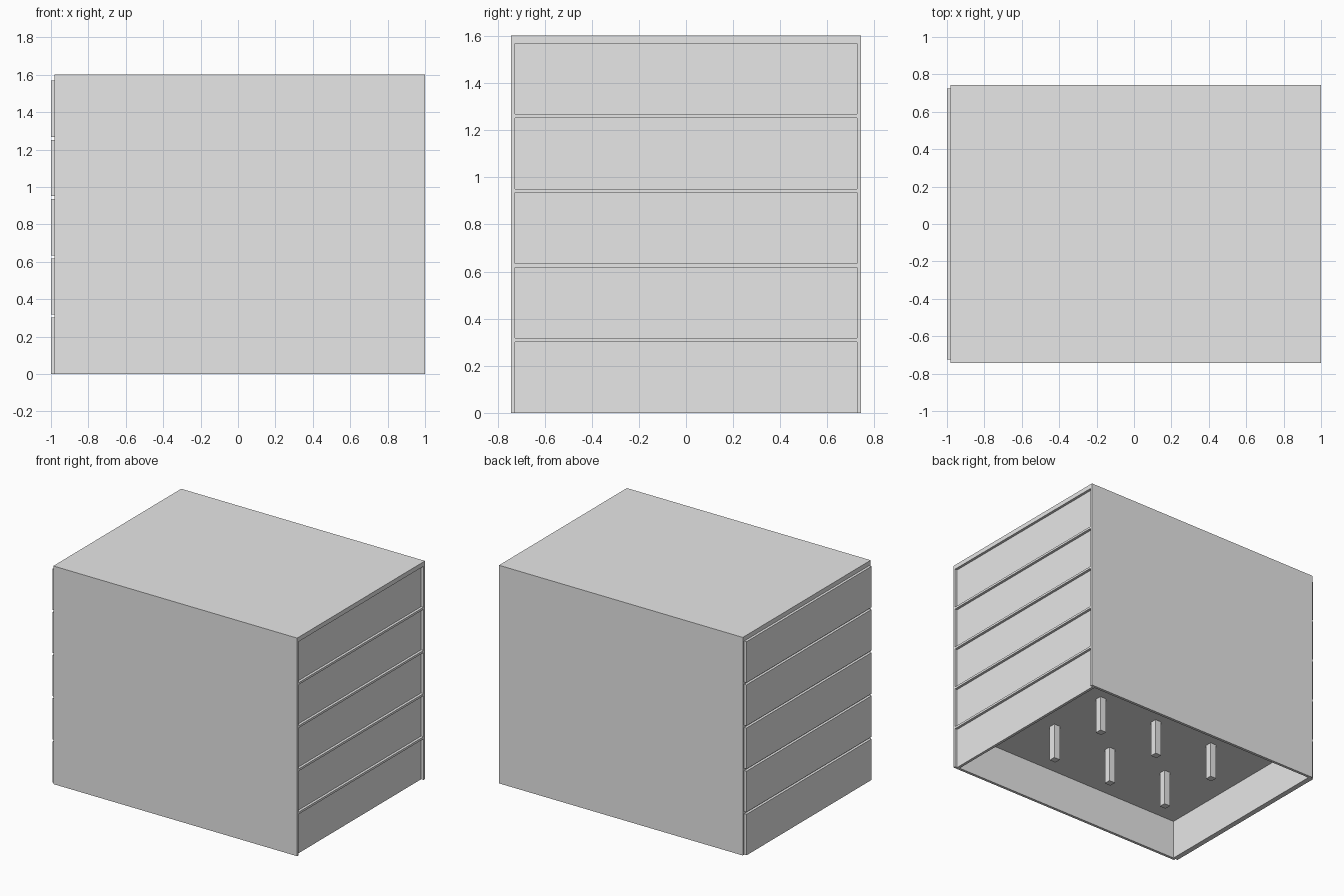
import bpy, bmesh
from mathutils import Vector, Matrix

if "Cube" in bpy.data.objects:
    bpy.data.objects.remove(bpy.data.objects["Cube"])

grey = bpy.data.materials.new("plain grey")
grey.diffuse_color = (0.8, 0.8, 0.8, 1)
grey.use_nodes = True
grey.node_tree.nodes["Principled BSDF"].inputs["Base Color"].default_value = grey.diffuse_color


def boxes(name, spans):
    """One object made of boxes, each given as (x0, x1), (y0, y1), (z0, z1)."""
    bm = bmesh.new()
    for span in spans:
        centre = Vector([(a + b) / 2 for a, b in span])
        size = Vector([b - a for a, b in span])
        bmesh.ops.create_cube(bm, size=1, matrix=Matrix.Translation(centre) @ Matrix.Diagonal(size.to_4d()))
    mesh = bpy.data.meshes.new(name)
    bm.to_mesh(mesh)
    bm.free()
    mesh.materials.append(grey)
    obj = bpy.data.objects.new(name, mesh)
    bpy.context.collection.objects.link(obj)
    return obj


# Shared sizes
LEFT, RIGHT, HALF_Y, TOP = -0.981, 1.0, 0.742, 1.602
PANEL_Y, PANEL_H, PITCH, DEPTH = 0.725, 0.301, 0.317, 0.019
WALL, CEILING = 0.02, 0.29
MID_X = (LEFT + RIGHT) / 2

# Main block, hollowed underneath and with five shallow recesses on the right
body = boxes("body", [((LEFT, RIGHT), (-HALF_Y, HALF_Y), (0, TOP))])
cuts = [((LEFT + WALL, RIGHT - DEPTH - WALL), (WALL - HALF_Y, HALF_Y - WALL), (-0.1, CEILING))]
for i in range(5):
    low = i * PITCH if i else -0.1
    cuts.append(((RIGHT - DEPTH, RIGHT + 0.1), (-PANEL_Y, PANEL_Y), (low, i * PITCH + PANEL_H)))
cutter = boxes("recess_cutter", cuts)
cutter.hide_render = True
cutter.hide_viewport = False
cutter.display_type = 'WIRE'
mod = body.modifiers.new("recesses", 'BOOLEAN')
mod.operation, mod.solver, mod.object = 'DIFFERENCE', 'EXACT', cutter
bpy.context.view_layer.objects.active = body
bpy.ops.object.modifier_apply(modifier=mod.name)
bpy.data.objects.remove(cutter)

# Matching raised panels on the left
for i in range(5):
    boxes(f"raised_panel_{i + 1}",
          [((-1.0, LEFT), (-PANEL_Y, PANEL_Y), (i * PITCH, i * PITCH + PANEL_H))])

# Six square pegs hanging inside the hollow base
P = 0.025
for i in (-1, 0, 1):
    for j in (-1, 1):
        x, y = MID_X + i * 0.495, j * 0.247
        boxes(f"peg_{i + 2}_{'front' if j < 0 else 'back'}",
              [((x - P, x + P), (y - P, y + P), (0.025, CEILING))])
